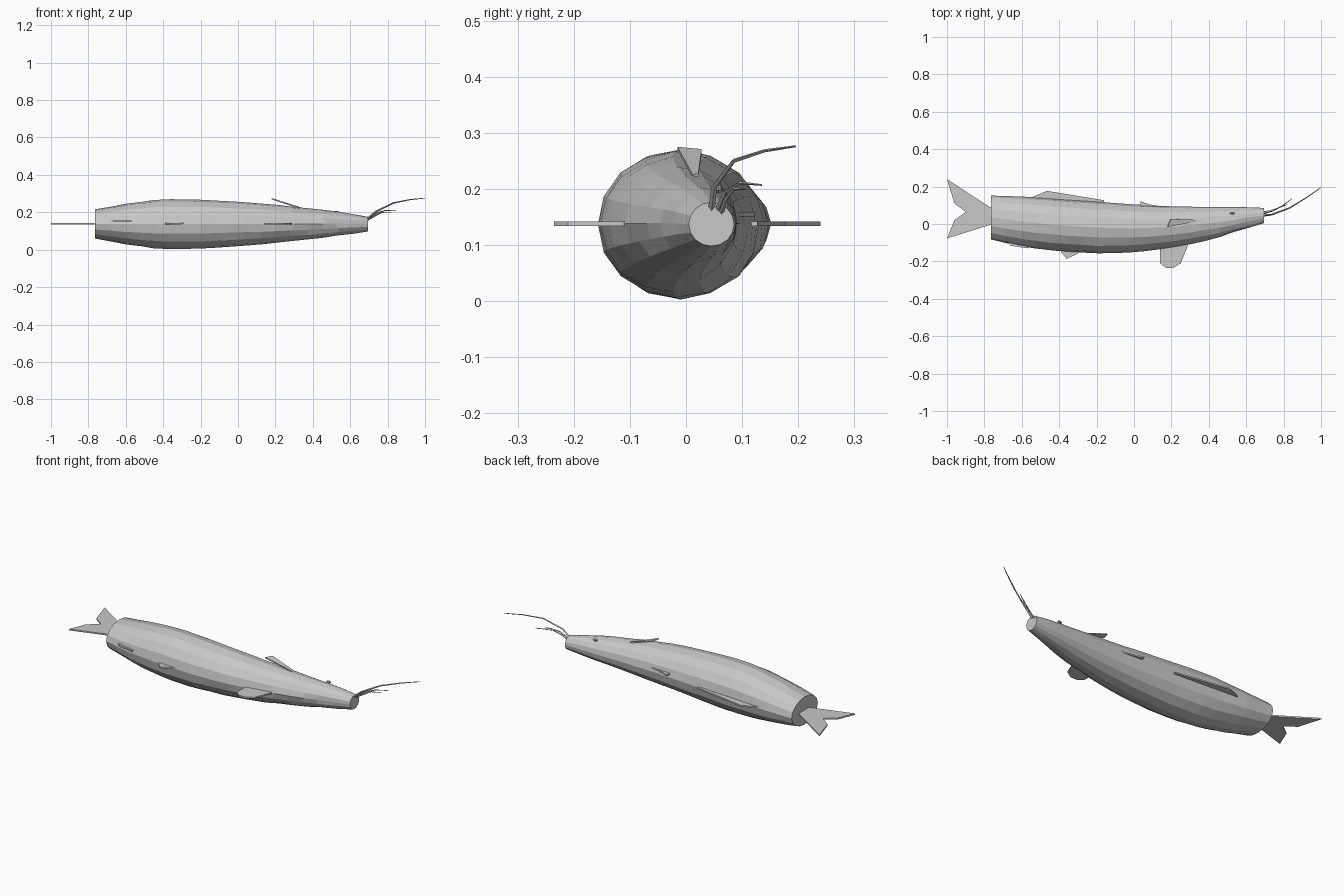
import bpy, bmesh, math, random
from mathutils import Vector

if "Cube" in bpy.data.objects:
    bpy.data.objects.remove(bpy.data.objects["Cube"])

random.seed(4)
grey = bpy.data.materials.new("fish grey")
grey.diffuse_color = (0.58, 0.58, 0.58, 1)
grey.use_nodes = True
grey.node_tree.nodes["Principled BSDF"].inputs["Base Color"].default_value = grey.diffuse_color


def finish(name, bm):
    bmesh.ops.recalc_face_normals(bm, faces=bm.faces)
    me = bpy.data.meshes.new(name)
    bm.to_mesh(me)
    bm.free()
    me.materials.append(grey)
    ob = bpy.data.objects.new(name, me)
    bpy.context.collection.objects.link(ob)
    return ob


def loft(name, rings):
    """Skin a list of equal-sided rings and close both ends."""
    bm = bmesh.new()
    vs = [[bm.verts.new(p) for p in r] for r in rings]
    n = len(rings[0])
    for a, b in zip(vs, vs[1:]):
        for i in range(n):
            j = (i + 1) % n
            bm.faces.new((a[i], a[j], b[j], b[i]))
    bm.faces.new(vs[0])
    bm.faces.new(vs[-1])
    return finish(name, bm)


def plate(name, pts, off):
    """Thin solid plate between an outline shifted by -off and +off."""
    off = Vector(off)
    return loft(name, [[Vector(p) - off for p in pts], [Vector(p) + off for p in pts]])


def flat_fin(name, outline, z=0.138):
    return plate(name, [(x, y, z) for x, y in outline], (0, 0, 0.004))


# Body stations: x, y low, y high, z low, z high
stations = [
    (-0.765, -0.082, 0.152, 0.060, 0.216), (-0.60, -0.120, 0.147, 0.028, 0.245),
    (-0.40, -0.147, 0.133, 0.002, 0.271), (-0.20, -0.157, 0.119, 0.006, 0.267),
    (0.0, -0.152, 0.104, 0.018, 0.256), (0.20, -0.127, 0.094, 0.036, 0.240),
    (0.40, -0.085, 0.091, 0.058, 0.219), (0.60, -0.026, 0.090, 0.084, 0.195),
    (0.695, 0.005, 0.086, 0.098, 0.176)]
SIDES, RINGS = 16, 19


def section(x):
    for a, b in zip(stations, stations[1:]):
        if x <= b[0] + 1e-6:
            t = (x - a[0]) / (b[0] - a[0])
            return [p + (q - p) * t for p, q in zip(a[1:], b[1:])]


# Body: faceted, slightly uneven tube with flat ends
rings = []
for k in range(RINGS):
    x = -0.765 + 1.46 * k / (RINGS - 1)
    y0, y1, z0, z1 = section(x)
    inner = 0 < k < RINGS - 1
    ring = []
    for i in range(SIDES):
        a = 2 * math.pi * i / SIDES
        f = random.uniform(0.985, 1.005) if inner and i % 4 else 1
        dx = random.uniform(-0.012, 0.012) if inner else 0
        ring.append(Vector((x + dx, (y0 + y1) / 2 + f * (y1 - y0) / 2 * math.cos(a),
                            (z0 + z1) / 2 + f * (z1 - z0) / 2 * math.sin(a))))
    rings.append(ring)
loft("body", rings)

# Fins lying in the middle plane
flat_fin("tail_fin", [(-0.74, 0.095), (-0.77, 0.09), (-1, 0.24), (-0.96, 0.11), (-0.90, 0.065),
                      (-0.96, 0.02), (-1, -0.077), (-0.77, -0.005), (-0.74, 0.0)])
flat_fin("long_back_fin", [(-0.555, 0.11), (-0.555, 0.14), (-0.465, 0.177), (-0.16, 0.127), (-0.16, 0.09)])
flat_fin("small_back_fin", [(0.03, 0.07), (0.035, 0.122), (0.08, 0.105), (0.15, 0.094), (0.15, 0.07)], 0.155)
flat_fin("large_belly_fin", [(0.14, -0.10), (0.14, -0.21), (0.17, -0.235), (0.21, -0.235),
                             (0.25, -0.21), (0.288, -0.115), (0.28, -0.08)])
flat_fin("small_belly_fin", [(-0.39, -0.12), (-0.39, -0.15), (-0.36, -0.186), (-0.31, -0.163), (-0.27, -0.14)])
flat_fin("rear_belly_fin", [(-0.70, -0.08), (-0.66, -0.116), (-0.57, -0.13), (-0.57, -0.08)], 0.152)

# Side fin standing up from the upper flank
plate("side_fin", [(0.18, -0.015, 0.272), (0.195, 0.028, 0.268), (0.33, 0.022, 0.225), (0.33, 0.012, 0.222)],
      (0.001, 0, 0.003))

# Eye: small low bead on the upper flank
bm = bmesh.new()
bmesh.ops.create_uvsphere(bm, u_segments=8, v_segments=5, radius=0.012)
for v in bm.verts:
    v.co = Vector((0.525 + v.co.x * 1.2, 0.058 + v.co.y * 0.6, 0.200 + v.co.z * 0.6))
finish("eye", bm)


# Whiskers: tapering four-sided strands
def whisker(name, pts, r):
    pts = [Vector(p) for p in pts]
    out = []
    for i, p in enumerate(pts):
        d = (pts[min(i + 1, len(pts) - 1)] - pts[max(i - 1, 0)]).normalized()
        u = d.cross(Vector((0, 1, 0))).normalized()
        w = d.cross(u)
        s = r * (1 - 0.7 * i / (len(pts) - 1))
        out.append([p + u * s, p + w * s, p - u * s, p - w * s])
    loft(name, out)


whisker("long_whisker", [(0.685, 0.045, 0.16), (0.735, 0.05, 0.203), (0.83, 0.085, 0.250),
                         (0.92, 0.14, 0.268), (1.0, 0.195, 0.276)], 0.006)
whisker("middle_whisker", [(0.685, 0.055, 0.16), (0.74, 0.07, 0.195), (0.79, 0.095, 0.211),
                           (0.845, 0.135, 0.207)], 0.005)
whisker("short_whisker", [(0.685, 0.062, 0.155), (0.73, 0.07, 0.18), (0.77, 0.085, 0.20),
                          (0.82, 0.105, 0.20)], 0.005)
